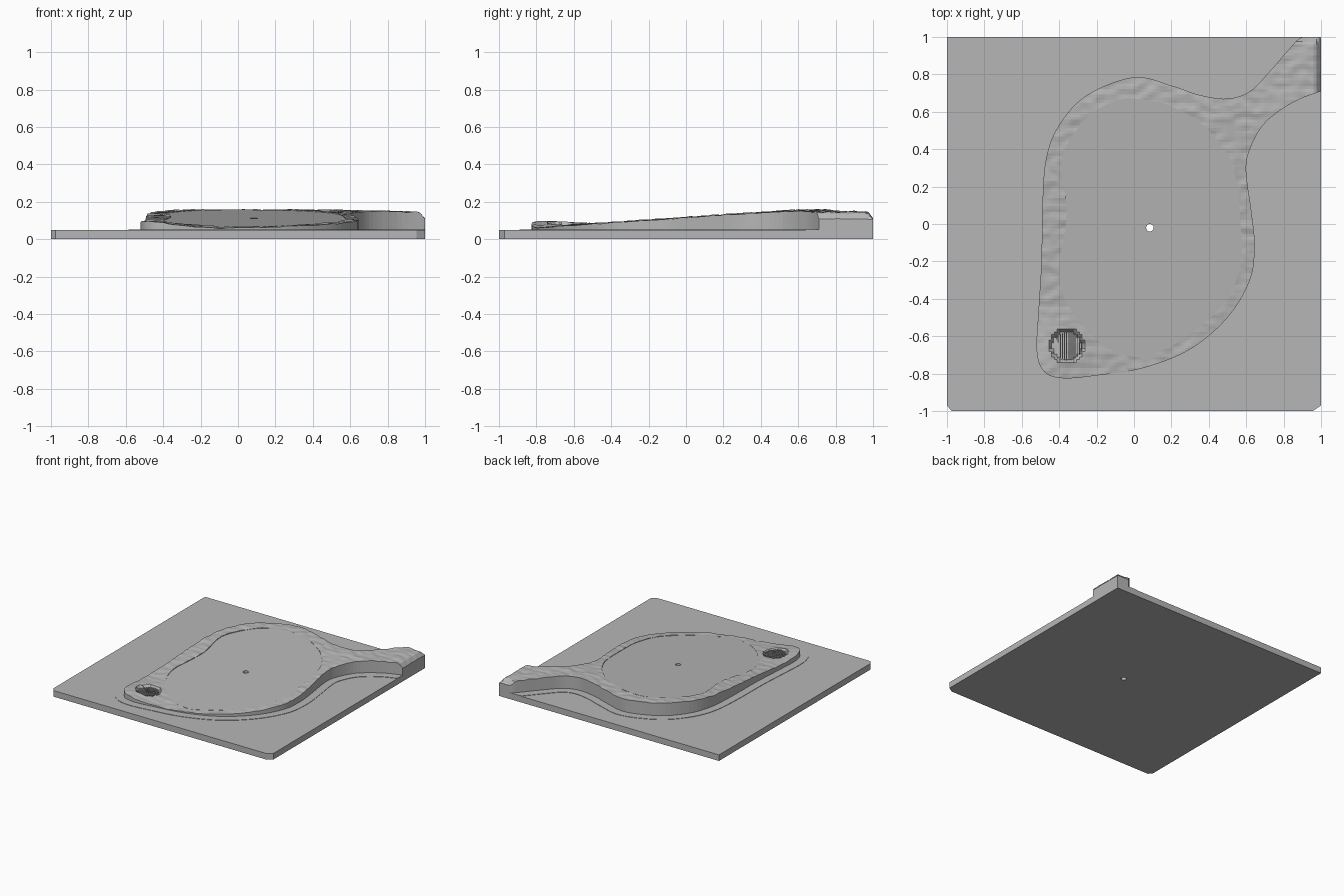
import bpy, bmesh, math
from mathutils import Vector, noise

cube = bpy.data.objects.get("Cube")
if cube:
    bpy.data.objects.remove(cube, do_unlink=True)

grey = bpy.data.materials.new("plain grey")
grey.use_nodes = True
colour = (0.47, 0.47, 0.47, 1)
grey.diffuse_color = colour
grey.node_tree.nodes["Principled BSDF"].inputs["Base Color"].default_value = colour


def finish(bm, name):
    bmesh.ops.recalc_face_normals(bm, faces=bm.faces)
    mesh = bpy.data.meshes.new(name)
    bm.to_mesh(mesh)
    bm.free()
    mesh.materials.append(grey)
    obj = bpy.data.objects.new(name, mesh)
    bpy.context.collection.objects.link(obj)
    return obj


def smooth(points, closed, steps=6):
    """Catmull-Rom curve through the points."""
    n = len(points)
    get = lambda i: Vector(points[i % n] if closed else points[max(0, min(n - 1, i))])
    out = []
    for i in range(n if closed else n - 1):
        a, b, c, d = (get(i + k) for k in (-1, 0, 1, 2))
        for s in range(steps):
            t = s / steps
            out.append(0.5 * (2 * b + (c - a) * t + (2 * a - 5 * b + 4 * c - d) * t * t
                              + (3 * b - a - 3 * c + d) * t ** 3))
    if not closed:
        out.append(get(n - 1))
    return out


def prism(name, outline, low, top):
    """Upright prism whose top follows the function top(x, y)."""
    bm = bmesh.new()
    a = [bm.verts.new((p[0], p[1], low)) for p in outline]
    b = [bm.verts.new((p[0], p[1], top(p[0], p[1]))) for p in outline]
    bm.faces.new(a)
    bm.faces.new(b)
    for i in range(len(a)):
        j = (i + 1) % len(a)
        bm.faces.new((a[i], a[j], b[j], b[i]))
    return finish(bm, name)


def cut(obj, tool, operation):
    mod = obj.modifiers.new("cut", "BOOLEAN")
    mod.operation = operation
    mod.solver = "EXACT"
    mod.object = tool
    bpy.context.view_layer.update()
    result = bpy.data.meshes.new_from_object(
        obj.evaluated_get(bpy.context.evaluated_depsgraph_get()))
    obj.modifiers.clear()
    obj.data = result


def flat(z):
    return lambda x, y: z


# Outlines of the raised bank and of the smooth oval on it
bank_points = [(1, .71), (.85, .65), (.7, .54), (.62, .4), (.6, .28), (.63, .05), (.645, -.12),
               (.62, -.3), (.5, -.5), (.3, -.67), (.05, -.77), (-.2, -.81), (-.38, -.825),
               (-.48, -.79), (-.52, -.68), (-.51, -.45), (-.495, -.2), (-.49, .1), (-.47, .35),
               (-.4, .53), (-.25, .69), (0, .785), (.2, .74), (.35, .69), (.5, .67),
               (.62, .71), (.72, .81), (.86, .97), (.9, 1)]
oval_points = [(0, .67), (.2, .63), (.4, .5), (.53, .3), (.57, 0), (.57, -.2), (.5, -.4),
               (.3, -.59), (.1, -.7), (0, -.71), (-.13, -.67), (-.25, -.57), (-.36, -.42),
               (-.4, -.25), (-.37, -.05), (-.36, .1), (-.39, .3), (-.36, .42), (-.25, .57),
               (-.12, .65)]
bank_curve = smooth(bank_points, False)
bank_outline = bank_curve + [Vector((1, 1))]
oval_outline = smooth(oval_points, True)
pit = Vector((-.36, -.65))
pit_radius = .085


def bank_height(x, y):
    z = min(.119 + .068 * y - .008 * y * y, .157) - .025 * max(0, x - .5)
    # Knoll around the pit
    z += .035 * math.exp(-((x + .47) ** 2 + (y + .78) ** 2) / .035)
    z += .006 * noise.noise(Vector((x * 16, y * 24, 0)))
    # Sloped lip along the outer edges
    z -= 1.2 * max(0, max(x, y) - .97)
    if (Vector((x, y)) - pit).length < pit_radius:
        z -= .022
    return z


# Base board with clipped front corners
board = [(-.975, -1), (.955, -1), (1, -.97), (1, 1), (-1, 1), (-1, -.97)]
base = prism("base_board", board, 0, flat(.05))

# Low ledge around the bank, offset outwards
ledge_outline = []
for i, p in enumerate(bank_curve):
    d = bank_curve[min(i + 1, len(bank_curve) - 1)] - bank_curve[max(i - 1, 0)]
    q = p + Vector((d.y, -d.x)).normalized() * -.065
    q = Vector((min(q.x, 1), min(q.y, 1)))
    if not ledge_outline or (q - ledge_outline[-1]).length > .004:
        ledge_outline.append(q)
ledge_outline[0].x = 1
ledge_outline[-1].y = 1
ledge = prism("low_ledge", ledge_outline + [Vector((1, 1))], .03, flat(.053))

# Rough bank: a bumpy slab trimmed to its outline, with the oval cut out
bm = bmesh.new()
bmesh.ops.create_grid(bm, x_segments=106, y_segments=126, size=1)
for v in bm.verts:
    v.co.x = .23 + v.co.x * .79
    v.co.y = .08 + v.co.y * .94
top_verts = list(bm.verts)
extruded = bmesh.ops.extrude_face_region(bm, geom=list(bm.faces), use_keep_orig=True)
for g in extruded["geom"]:
    if isinstance(g, bmesh.types.BMVert):
        g.co.z = .03
for v in top_verts:
    v.co.z = bank_height(v.co.x, v.co.y)
bank = finish(bm, "rough_bank")
trim = prism("bank_trim", bank_outline, .035, flat(.3))
opening = prism("oval_trim", oval_outline, -.1, flat(.4))
cut(bank, trim, "INTERSECT")
cut(bank, opening, "DIFFERENCE")

# Smooth sloping oval
oval = prism("smooth_oval", oval_outline, .03, lambda x, y: .114 + .066 * y)

# Round hole through the middle
hole = prism("hole_trim", [(.085 + .02 * math.cos(k * math.tau / 24),
                            -.02 + .02 * math.sin(k * math.tau / 24)) for k in range(24)],
             -.1, flat(.4))
for part in (base, ledge, oval):
    cut(part, hole, "DIFFERENCE")
for tool in (trim, opening, hole):
    bpy.data.objects.remove(tool, do_unlink=True)

# Fine ridges on the pit floor
bm = bmesh.new()
count = 15
for k in range(count):
    x = pit_radius * (2 * (k + .5) / count - 1)
    half = math.sqrt(pit_radius ** 2 - x * x) * .93
    box = bmesh.ops.create_cube(bm, size=1)["verts"]
    for v in box:
        y = pit.y + v.co.y * 2 * half
        v.co = (pit.x + x + v.co.x * .005, y,
                .05 if v.co.z < 0 else bank_height(pit.x, y) + .01)
finish(bm, "pit_ridges")
